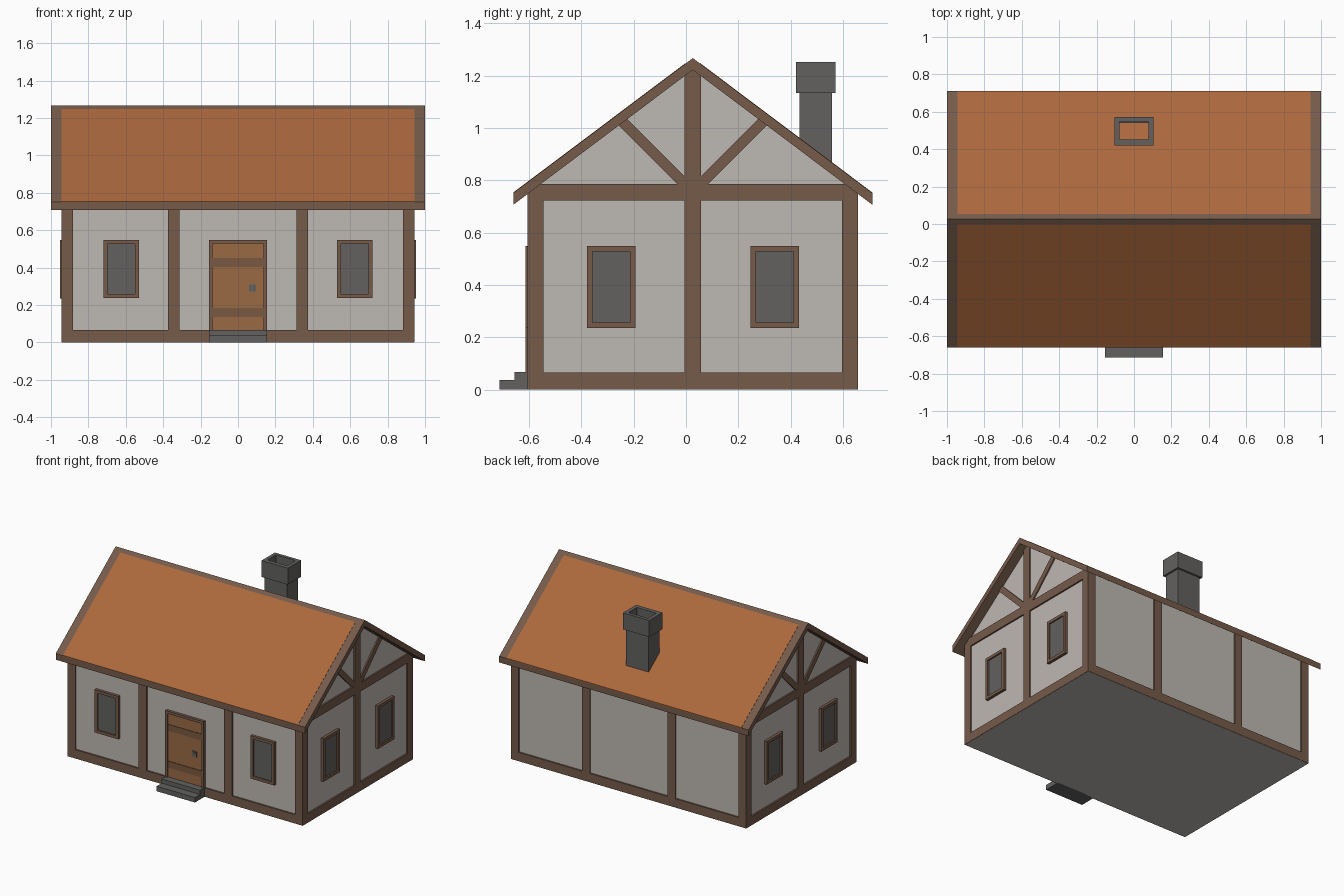
import bpy, bmesh, math
from mathutils import Vector

if "Cube" in bpy.data.objects:
    bpy.data.objects.remove(bpy.data.objects["Cube"])

YC = 0.026            # y of the ridge
SL = 0.751            # roof slope
WX, WY = 0.943, 0.631  # outer half sizes of the timber frame
D = 0.011             # plaster recess behind the timbers


def srgb(r, g, b):
    f = lambda c: c / 12.92 if c <= 0.04045 else ((c + 0.055) / 1.055) ** 2.4
    return (f(r / 255), f(g / 255), f(b / 255), 1)


def mat(name, *c):
    m = bpy.data.materials.new(name)
    m.diffuse_color = srgb(*c)
    m.use_nodes = True
    m.node_tree.nodes["Principled BSDF"].inputs["Base Color"].default_value = m.diffuse_color
    return m


plaster = mat("plaster", 190, 184, 178)
timber = mat("timber", 117, 91, 74)
tile = mat("roof tile", 172, 105, 61)
stone = mat("stone", 98, 97, 95)
wood = mat("door wood", 154, 106, 67)
band = mat("door band", 122, 89, 65)


def finish(name, bm, m):
    bmesh.ops.recalc_face_normals(bm, faces=bm.faces[:])
    me = bpy.data.meshes.new(name)
    bm.to_mesh(me)
    bm.free()
    me.materials.append(m)
    ob = bpy.data.objects.new(name, me)
    bpy.context.collection.objects.link(ob)
    return ob


def extrude(name, pts, vec, m):
    bm = bmesh.new()
    f = bm.faces.new([bm.verts.new(p) for p in pts])
    r = bmesh.ops.extrude_face_region(bm, geom=[f])
    bmesh.ops.translate(bm, vec=vec, verts=[v for v in r["geom"] if isinstance(v, bmesh.types.BMVert)])
    return finish(name, bm, m)


def box(name, x, y, z, m):
    return extrude(name, [(x[0], y[0], z[0]), (x[1], y[0], z[0]), (x[1], y[1], z[0]), (x[0], y[1], z[0])],
                   (0, 0, z[1] - z[0]), m)


def prism(name, yz, x0, x1, m):
    """Profile in y (from the ridge line) and z, extruded along x."""
    return extrude(name, [(x0, YC + y, z) for y, z in yz], (x1 - x0, 0, 0), m)


def wall_box(name, side, u, v, z, m):
    """Box on a wall: u runs along the wall, v is the distance outwards."""
    if side in ("front", "back"):
        s = -1 if side == "front" else 1
        return box(name, u, (YC + s * v[0], YC + s * v[1]), z, m)
    s = -1 if side == "left" else 1
    return box(name, (s * v[0], s * v[1]), u, z, m)


def under(y):
    return 1.222 - SL * abs(y)


# plaster core and underside
h, wx = WY - D, WX - D
prism("plaster_walls", [(-h, 0.01), (h, 0.01), (h, under(h) + 0.01), (0, 1.232), (-h, under(h) + 0.01)], -wx, wx, plaster)
box("floor", (-WX + .002, WX - .002), (YC - WY + .002, YC + WY - .002), (0, 0.012), plaster)

# timbers on front and back
for side in ("front", "back"):
    v = (WY - 0.06, WY)
    wall_box(side + "_sill", side, (-WX, WX), v, (0.001, 0.065), timber)
    for i, (a, b) in enumerate([(-WX, -.882), (-.374, -.312), (.312, .374), (.882, WX)]):
        wall_box(f"{side}_post_{i}", side, (a, b), v, (0.06, 0.765), timber)

# timbers on the gables
for side, s in (("left", -1), ("right", 1)):
    v = (WX - 0.06, WX)
    a, b = YC - WY, YC + WY
    wall_box(side + "_sill", side, (a, b), v, (0.001, 0.065), timber)
    wall_box(side + "_tie_beam", side, (a, b), v, (0.722, 0.786), timber)
    wall_box(side + "_king_post", side, (YC - .031, YC + .031), v, (0.06, 1.225), timber)
    for t in (-1, 1):
        w = 0.0145
        p, q = Vector((0.027, 0.782)), Vector((0.278, 1.033))
        quad = [p + Vector((w, -w)), q + Vector((w, -w)), q + Vector((-w, w)), p + Vector((-w, w))]
        prism(f"{side}_brace", [(t * c.x, c.y) for c in quad], s * (WX - .04), s * (WX - .002), timber)


def framed(name, side, uc, hw, z, base, fw):
    """Frame with a recessed glass pane."""
    v = (base - 0.02, base + 0.02)
    wall_box(name + "_frame_left", side, (uc - hw, uc - hw + fw), v, z, timber)
    wall_box(name + "_frame_right", side, (uc + hw - fw, uc + hw), v, z, timber)
    wall_box(name + "_frame_top", side, (uc - hw + fw, uc + hw - fw), v, (z[1] - fw, z[1]), timber)
    wall_box(name + "_frame_bottom", side, (uc - hw + fw, uc + hw - fw), v, (z[0], z[0] + fw), timber)
    wall_box(name + "_glass", side, (uc - hw + fw, uc + hw - fw), (base - .02, base + .01),
             (z[0] + fw, z[1] - fw), stone)


# windows
for x in (-0.625, 0.625):
    framed("front_window", "front", x, 0.095, (0.237, 0.548), h, 0.021)
for side in ("left", "right"):
    for y in (-0.286, 0.339):
        framed(side + "_window", side, y, 0.093, (0.236, 0.548), wx, 0.021)

# door with frame, bands and handle
for s in (-1, 1):
    wall_box("door_jamb", "front", (s * .154, s * .137), (h - .02, h + .02), (0.06, 0.548), timber)
wall_box("door_lintel", "front", (-.137, .137), (h - .02, h + .02), (0.529, 0.548), timber)
wall_box("door", "front", (-.137, .137), (h - .02, h + .011), (0.06, 0.529), wood)
for z in (0.137, 0.404):
    wall_box("door_band", "front", (-.137, .137), (h, h + .015), (z, z + .046), band)
wall_box("handle_plate", "front", (.058, .095), (h, h + .016), (0.272, 0.31), stone)
wall_box("handle_knob", "front", (.066, .087), (h, h + .02), (0.28, 0.301), stone)

# door steps
box("lower_step", (-.154, .154), (-.713, -.59), (0, .036), stone)
box("upper_step", (-.154, .154), (-.655, -.59), (.03, .067), stone)

# roof frame and tiled slopes
e = 0.686
prism("roof_frame", [(0, 1.267), (e, 1.267 - SL * e), (e, 1.222 - SL * e), (0, 1.222),
                     (-e, 1.222 - SL * e), (-e, 1.267 - SL * e)], -1, 1, timber)
for s in (-1, 1):
    top = lambda y, dz: (s * y, 1.267 - SL * y + dz)
    prism("roof_tiles", [top(.028, -.004), top(e, -.004), top(e, .002), top(.028, .002)], -.943, .943, tile)


def tube(name, x, y, z, ix, iy, m):
    """Hollow rectangular tube open at both ends."""
    bm = bmesh.new()
    loops = []
    for (xx, yy) in ((x, y), (ix, iy)):
        for zz in z:
            loops.append([bm.verts.new(p) for p in ((-xx, yy[0], zz), (xx, yy[0], zz), (xx, yy[1], zz), (-xx, yy[1], zz))])
    for a, b in ((0, 1), (1, 3), (3, 2), (2, 0)):
        for i in range(4):
            j = (i + 1) % 4
            bm.faces.new([loops[a][i], loops[a][j], loops[b][j], loops[b][i]])
    return finish(name, bm, m)


# hollow chimney, open down to the tiles
tube("chimney_shaft", .091, (.434, .558), (.85, 1.14), .077, (.451, .54), stone)
tube("chimney_cap", .105, (.421, .572), (1.133, 1.253), .078, (.451, .548), stone)
